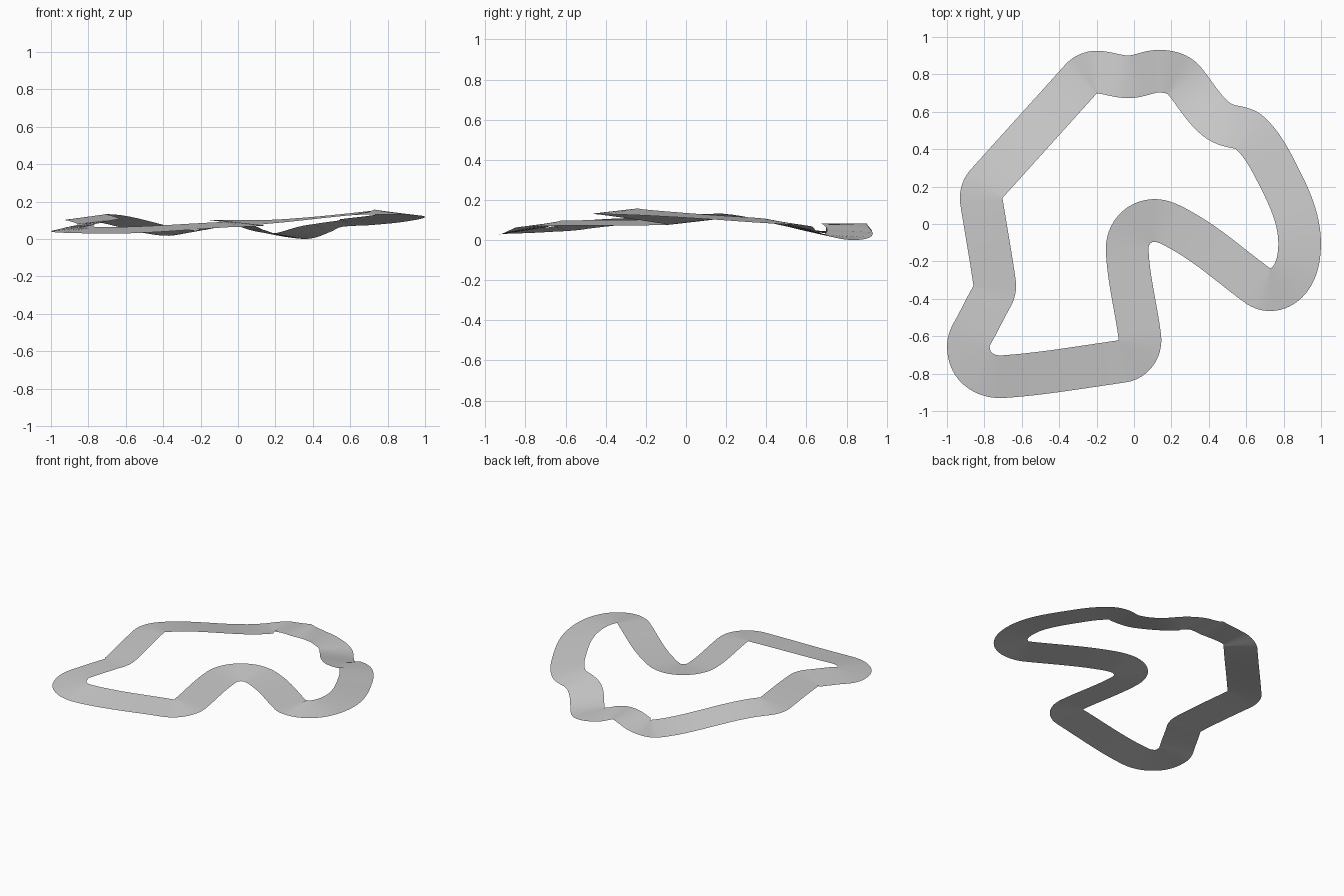
import bpy, math

if "Cube" in bpy.data.objects:
    bpy.data.objects.remove(bpy.data.objects["Cube"])

HALF = 0.114      # half width of the track
STEPS = 12        # cross-sections per path segment
# centre-line stations: x, y, heading in degrees, height, inner-edge rise
PATH = [
    (-.763, -.390, 60, .090, .014), (-.747, -.314, 98, .097, .014),
    (-.817, .120, 99, .118, .015), (-.790, .216, 48, .120, .015),
    (-.285, .776, 48, .033, .014), (-.190, .813, -5, .056, .006),
    (-.030, .788, 0, .084, .000), (.130, .818, 0, .044, .008),
    (.267, .768, -50, .017, .015), (.440, .560, -38, .062, .015),
    (.540, .520, -10, .083, .015), (.616, .490, -42, .091, .016),
    (.770, .260, -63, .107, .015), (.884, -.100, -90, .132, .013),
    (.860, -.245, -112, .141, .013), (.726, -.350, -180, .147, .013),
    (.658, -.327, 144, .141, .013), (.255, -.035, 151, .100, .013),
    (.100, .020, 183, .090, .013), (-.038, -.135, -88, .089, .013),
    (.030, -.605, -83, .087, .013), (-.064, -.733, -172, .079, .014),
    (-.700, -.815, -176, .048, .018), (-.845, -.765, 135, .050, .015),
    (-.887, -.650, 90, .058, .014), (-.845, -.545, 62, .072, .014),
]
N = len(PATH)


def chord(i):
    a, b = PATH[i % N], PATH[(i + 1) % N]
    return math.hypot(b[0] - a[0], b[1] - a[1])


def z_slope(i):
    # monotone slope so straights do not overshoot
    s0 = (PATH[i % N][3] - PATH[i - 1][3]) / chord(i - 1)
    s1 = (PATH[(i + 1) % N][3] - PATH[i % N][3]) / chord(i)
    return 0 if s0 * s1 <= 0 else 2 * s0 * s1 / (s0 + s1)


def hermite(p0, m0, p1, m1, t):
    return ((2*t**3 - 3*t*t + 1) * p0 + (t**3 - 2*t*t + t) * m0
            + (3*t*t - 2*t**3) * p1 + (t**3 - t*t) * m1)


def hermite_d(p0, m0, p1, m1, t):
    return ((6*t*t - 6*t) * (p0 - p1) + (3*t*t - 4*t + 1) * m0
            + (3*t*t - 2*t) * m1)


# sweep a banked cross-section along the closed path
verts = []
for i in range(N):
    a, b = PATH[i], PATH[(i + 1) % N]
    ha, hb = math.radians(a[2]), math.radians(b[2])
    turn = abs((hb - ha + math.pi) % (2 * math.pi) - math.pi)
    L = chord(i)
    # tangent length that makes the segment a near-circular arc
    m = L / math.cos(turn / 4) ** 2
    xs = (a[0], m * math.cos(ha), b[0], m * math.cos(hb))
    ys = (a[1], m * math.sin(ha), b[1], m * math.sin(hb))
    zs = (a[3], z_slope(i) * L, b[3], z_slope(i + 1) * L)
    for k in range(STEPS):
        t = k / STEPS
        x, y, z = (hermite(*c, t) for c in (xs, ys, zs))
        dx, dy = hermite_d(*xs, t), hermite_d(*ys, t)
        d = math.hypot(dx, dy)
        nx, ny = -dy / d * HALF, dx / d * HALF
        bank = a[4] + (b[4] - a[4]) * t
        verts.append((x + nx, y + ny, z - bank))   # outer edge
        verts.append((x - nx, y - ny, z + bank))   # inner edge

# stand on the ground and centre
cx, cy = ((min(v[j] for v in verts) + max(v[j] for v in verts)) / 2 for j in (0, 1))
low = min(v[2] for v in verts)
verts = [(x - cx, y - cy, z - low) for x, y, z in verts]

total = N * STEPS
faces = []
for i in range(total):
    j = (i + 1) % total
    faces.append((2*i, 2*i + 1, 2*j + 1, 2*j))

mesh = bpy.data.meshes.new("track_surface")
mesh.from_pydata(verts, [], faces)
mesh.update()
track = bpy.data.objects.new("track_surface", mesh)
bpy.context.collection.objects.link(track)
bpy.context.view_layer.objects.active = track
track.select_set(True)
bpy.ops.object.shade_smooth_by_angle()
